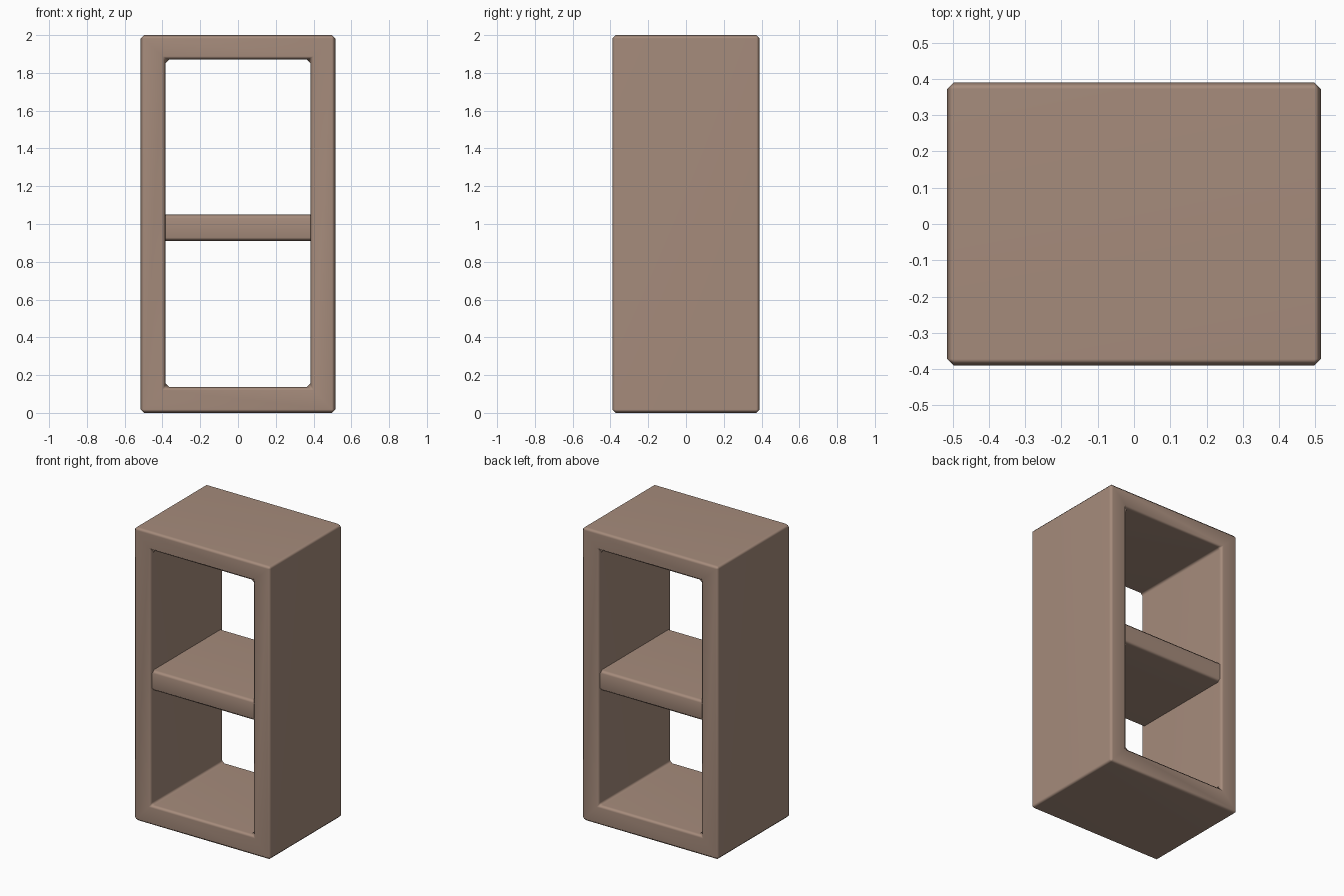
import bpy
import bmesh

if "Cube" in bpy.data.objects:
    bpy.data.objects.remove(bpy.data.objects["Cube"])

wood = bpy.data.materials.new("brown_wood")
wood.diffuse_color = (0.38, 0.26, 0.20, 1.0)
wood.use_nodes = True
wood.node_tree.nodes["Principled BSDF"].inputs["Base Color"].default_value = wood.diffuse_color


def finish(name, bm, bevel):
    """Turn a bmesh into a softly bevelled, smooth shaded object."""
    bmesh.ops.recalc_face_normals(bm, faces=bm.faces)
    edges = [e for e in bm.edges if e.calc_face_angle(0) > 0.5]
    bmesh.ops.bevel(bm, geom=edges, offset=bevel, segments=1,
                    profile=0.5, affect='EDGES')
    bmesh.ops.recalc_face_normals(bm, faces=bm.faces)
    for f in bm.faces:
        f.smooth = True
    mesh = bpy.data.meshes.new(name)
    bm.to_mesh(mesh)
    bm.free()
    mesh.materials.append(wood)
    obj = bpy.data.objects.new(name, mesh)
    bpy.context.collection.objects.link(obj)
    obj.modifiers.new("weighted_normals", 'WEIGHTED_NORMAL')
    return obj


def rectangle(x, z0, z1):
    return [(-x, z0), (x, z0), (x, z1), (-x, z1)]


# Outer frame: mitred rectangular ring, open at front and back
D = 0.39
bm = bmesh.new()
loops = {}
for y in (-D, D):
    for part, pts in (("out", rectangle(0.515, 0.0, 2.0)),
                      ("in", rectangle(0.383, 0.138, 1.87))):
        loops[part, y] = [bm.verts.new((x, y, z)) for x, z in pts]
ring = [loops["out", -D], loops["out", D], loops["in", D], loops["in", -D]]
for k in range(4):
    a, b = ring[k], ring[(k + 1) % 4]
    for i in range(4):
        j = (i + 1) % 4
        bm.faces.new((a[i], a[j], b[j], b[i]))
finish("cabinet_frame", bm, 0.018)

# Middle shelf, set slightly back from both openings
bm = bmesh.new()
bmesh.ops.create_cube(bm, size=1.0)
for v in bm.verts:
    v.co.x *= 0.77
    v.co.y *= 0.75
    v.co.z = 0.98 + v.co.z * 0.14
# Only the long front and back edges are softened; the ends meet the frame
bmesh.ops.recalc_face_normals(bm, faces=bm.faces)
long_edges = [e for e in bm.edges
              if abs(e.verts[0].co.x - e.verts[1].co.x) > 0.5]
bmesh.ops.bevel(bm, geom=long_edges, offset=0.018, segments=1,
                profile=0.5, affect='EDGES')
ends = [f for f in bm.faces if abs(f.normal.x) > 0.9]
bmesh.ops.delete(bm, geom=ends, context='FACES_ONLY')
for f in bm.faces:
    f.smooth = True
mesh = bpy.data.meshes.new("middle_shelf")
bm.to_mesh(mesh)
bm.free()
mesh.materials.append(wood)
shelf = bpy.data.objects.new("middle_shelf", mesh)
bpy.context.collection.objects.link(shelf)
shelf.modifiers.new("weighted_normals", 'WEIGHTED_NORMAL')
